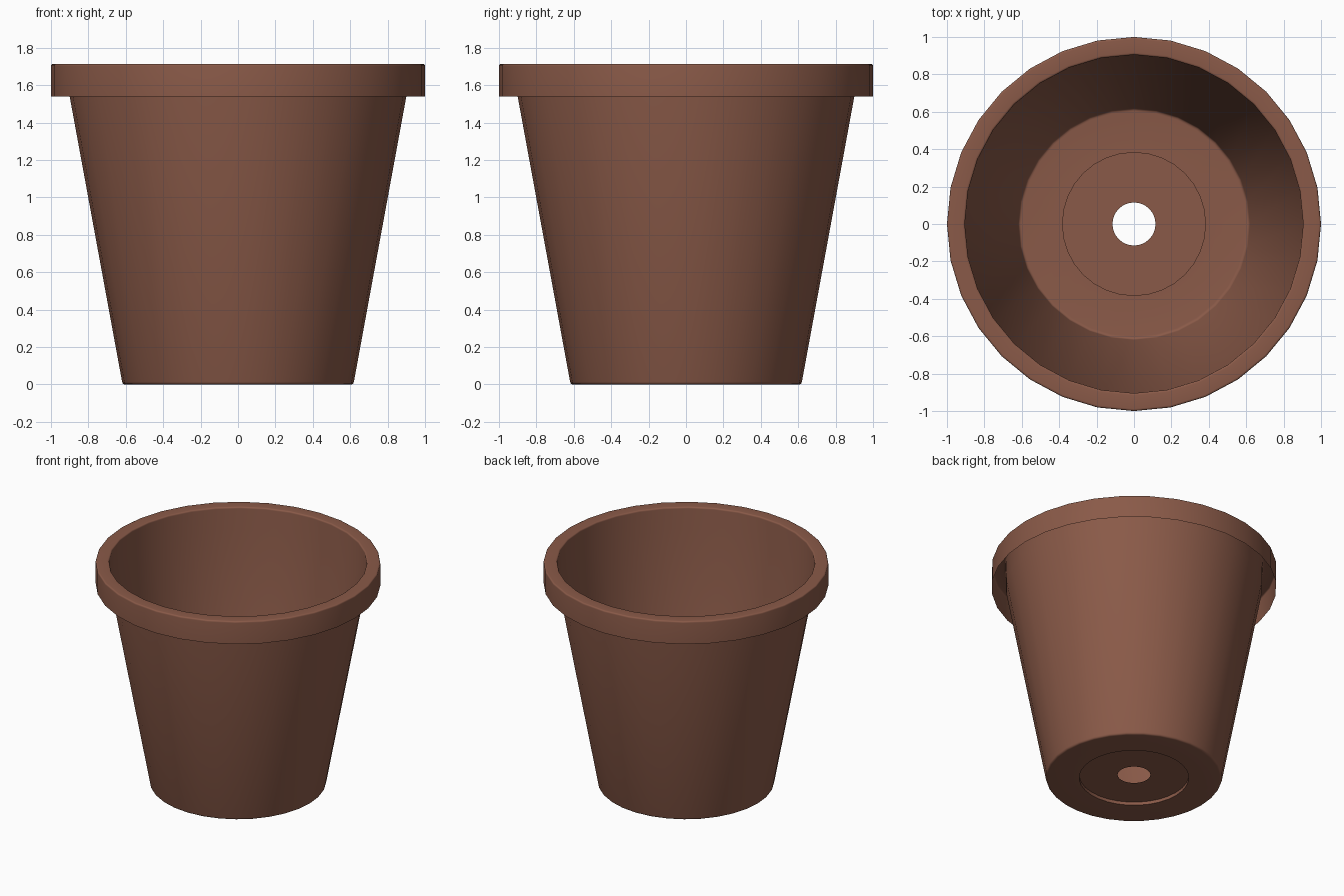
import bpy, bmesh, math
from mathutils import Vector

cube = bpy.data.objects.get("Cube")
if cube:
    bpy.data.objects.remove(cube, do_unlink=True)

SIDES = 32


def make_material(name, color):
    mat = bpy.data.materials.new(name)
    mat.use_nodes = True
    mat.diffuse_color = color
    mat.node_tree.nodes["Principled BSDF"].inputs["Base Color"].default_value = color
    return mat


def rounded_profile(points, steps=4):
    """Points are (radius, height, corner size); rounds corners with a size."""
    result = []
    for i, (r, z, size) in enumerate(points):
        corner = Vector((r, z))
        if not size:
            result.append(corner)
            continue
        before = Vector(points[i - 1][:2])
        after = Vector(points[i + 1][:2])
        start = corner + (before - corner).normalized() * size
        end = corner + (after - corner).normalized() * size
        for s in range(steps + 1):
            t = s / steps
            result.append(start.lerp(corner, t).lerp(corner.lerp(end, t), t))
    return result


def lathe(name, profile, mat):
    """Turns an open profile around z into a thin shell."""
    bm = bmesh.new()
    verts = [bm.verts.new((p.x, 0, p.y)) for p in profile]
    edges = [bm.edges.new(pair) for pair in zip(verts, verts[1:])]
    bmesh.ops.spin(bm, geom=verts + edges, cent=(0, 0, 0), axis=(0, 0, 1),
                   angle=math.tau, steps=SIDES, use_duplicate=False)
    bmesh.ops.remove_doubles(bm, verts=bm.verts[:], dist=0.0005)
    # the shell runs from the drain hole outward, so its base must face down
    bm.faces.ensure_lookup_table()
    bm.normal_update()
    base = min(bm.faces, key=lambda f: f.calc_center_median().xy.length)
    if base.normal.z > 0:
        bmesh.ops.reverse_faces(bm, faces=bm.faces[:])
    mesh = bpy.data.meshes.new(name)
    bm.to_mesh(mesh)
    bm.free()
    mesh.materials.append(mat)
    obj = bpy.data.objects.new(name, mesh)
    bpy.context.collection.objects.link(obj)
    bpy.ops.object.select_all(action="DESELECT")
    obj.select_set(True)
    bpy.context.view_layer.objects.active = obj
    bpy.ops.object.shade_smooth_by_angle(angle=math.radians(35))
    return obj


clay = make_material("brown clay", (0.254, 0.102, 0.065, 1))

# Drain hole, raised centre, base, wall, lip and overhanging rim as one shell
lathe("plant_pot", rounded_profile([
    (0.115, 0.025, 0),
    (0.385, 0.025, 0),
    (0.385, 0.0, 0),
    (0.617, 0.0, 0.015),
    (0.90, 1.54, 0),
    (0.905, 1.714, 0.012),
    (1.0, 1.714, 0.012),
    (1.0, 1.54, 0),
]), clay)
